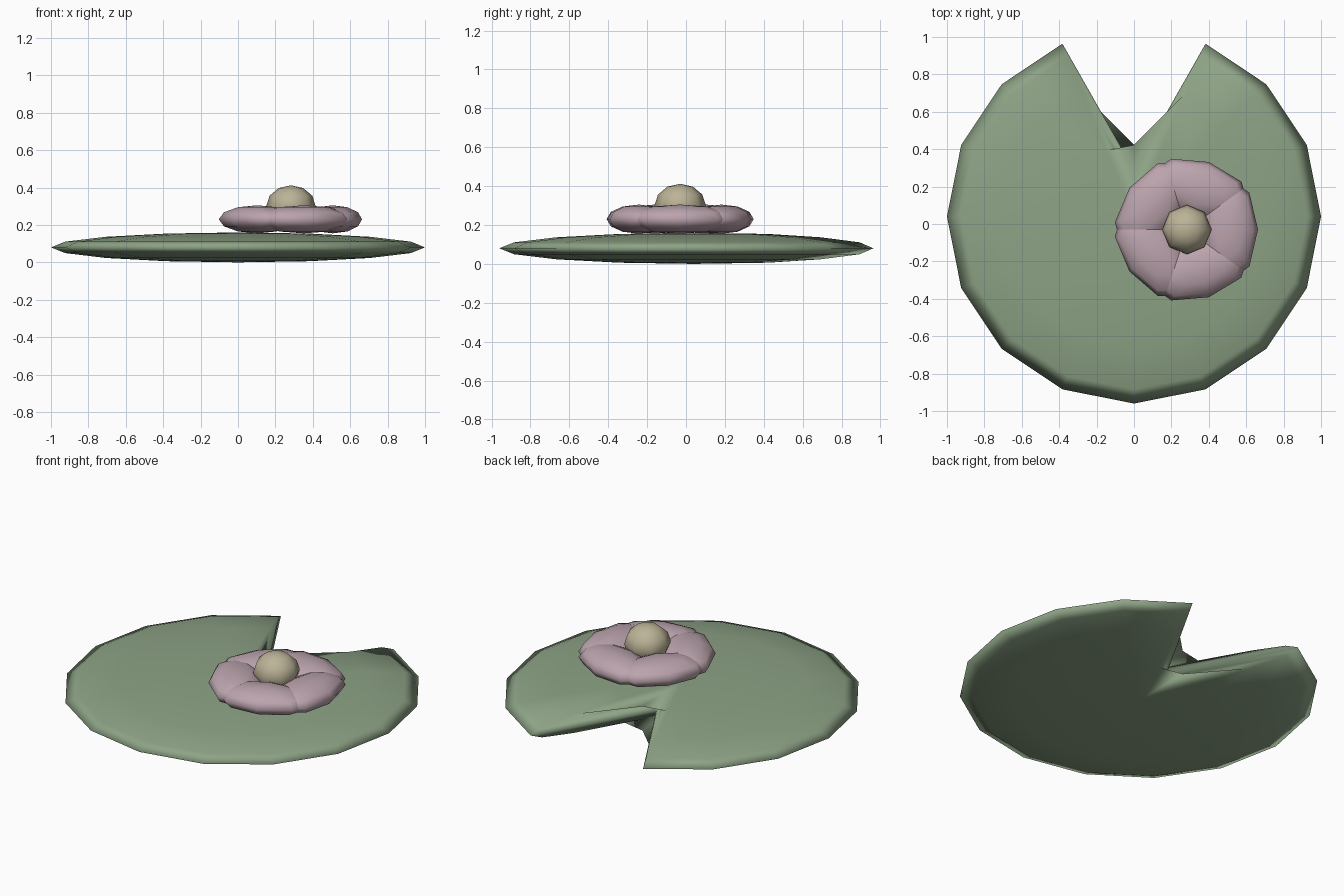
import bpy, bmesh, math
from mathutils import Matrix, Vector

if "Cube" in bpy.data.objects:
    bpy.data.objects.remove(bpy.data.objects["Cube"])


def material(name, rgb):
    m = bpy.data.materials.new(name)
    m.diffuse_color = (*rgb, 1.0)
    m.use_nodes = True
    m.node_tree.nodes["Principled BSDF"].inputs["Base Color"].default_value = m.diffuse_color
    return m


def ellipsoid(name, loc, scale, segs, rings, mat, turn=0.0, edit=None):
    """Smooth-shaded low-poly ellipsoid; edit reshapes the unit sphere first."""
    bm = bmesh.new()
    bmesh.ops.create_uvsphere(bm, u_segments=segs, v_segments=rings, radius=1.0)
    if edit:
        edit(bm)
    bmesh.ops.transform(bm, verts=bm.verts, matrix=Matrix.LocRotScale(
        Vector(loc), Matrix.Rotation(turn, 3, 'Z'), Vector(scale)))
    for f in bm.faces:
        f.smooth = True
    mesh = bpy.data.meshes.new(name)
    bm.to_mesh(mesh)
    bm.free()
    mesh.materials.append(mat)
    obj = bpy.data.objects.new(name, mesh)
    bpy.context.collection.objects.link(obj)
    return obj


def cut_notch(bm):
    """Pull the rear column of vertices inward to make the leaf's notch."""
    column = [v for v in bm.verts if abs(v.co.x) < 0.1 and v.co.y > 0.5]
    faces = {f for v in column for f in v.link_faces if len(f.verts) == 4}
    for f in faces:
        # choose each quad's diagonal so the fold runs the right way
        top = f.calc_center_median().z > 0
        by_height = sorted(f.verts, key=lambda v: -abs(v.co.z))
        angle = lambda v: math.atan2(v.co.y, v.co.x)
        inner, outer = by_height[:2], by_height[2:]
        pick_a, pick_b = (max, min) if top else (min, max)
        bmesh.utils.face_split(f, pick_a(inner, key=angle), pick_b(outer, key=angle))
    for v in column:
        v.co.y *= 0.25


green = material("leaf_green", (0.27, 0.37, 0.24))
pink = material("petal_pink", (0.50, 0.37, 0.42))
cream = material("centre_cream", (0.50, 0.45, 0.31))

# Floating leaf
ellipsoid("lily_pad", (0, 0.04, 0.08), (1.0, 1.0, 0.08), 16, 8, green, edit=cut_notch)

# Ring of five petals
FX, FY = 0.283, -0.03
for i in range(5):
    a = i * math.tau / 5
    ellipsoid(f"petal_{i + 1}",
              (FX + 0.223 * math.cos(a), FY + 0.223 * math.sin(a), 0.23),
              (0.157, 0.278, 0.075), 8, 6, pink, turn=a)

# Flower centre
ellipsoid("flower_centre", (FX, FY, 0.30), (0.132, 0.132, 0.112), 8, 6, cream)
